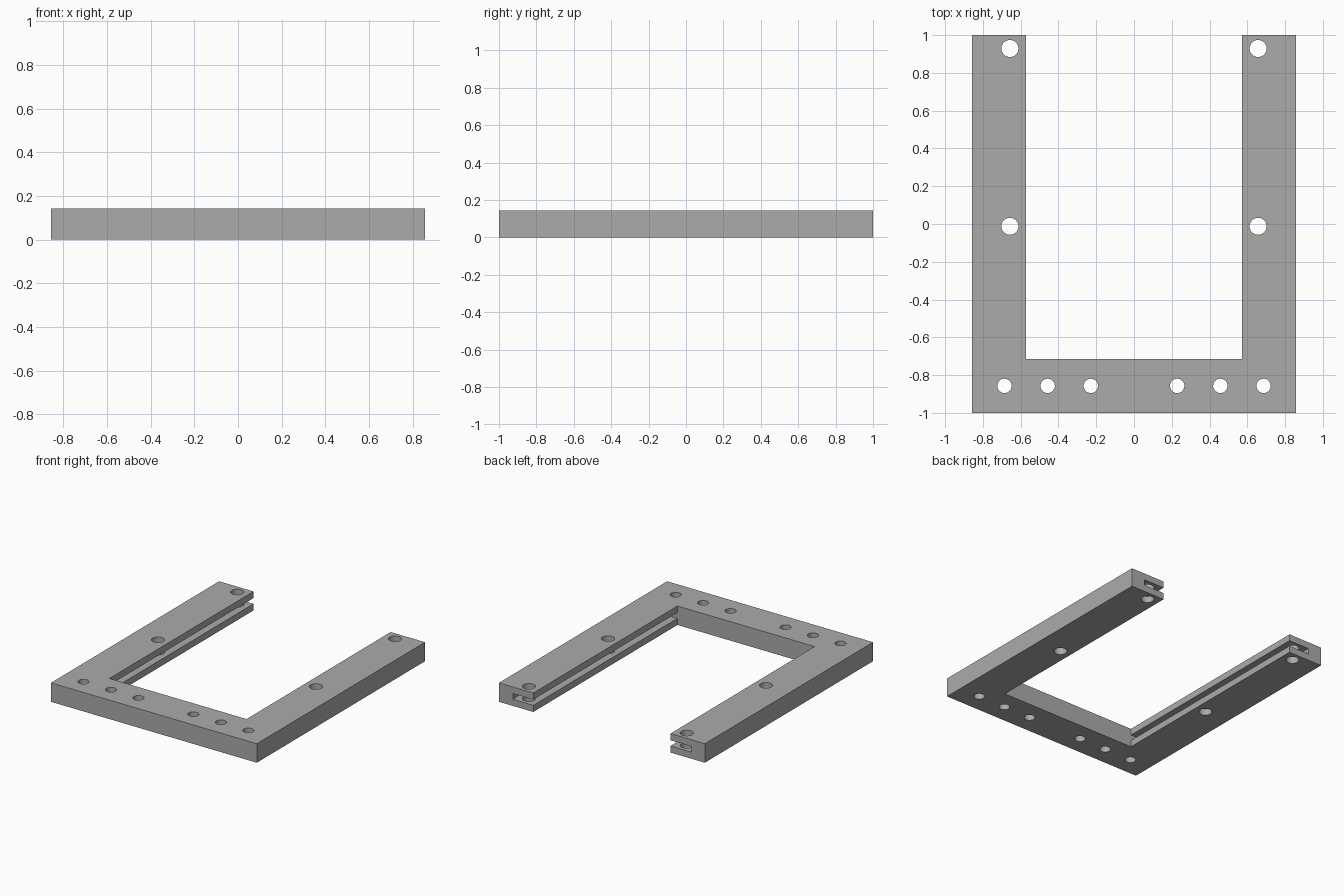
import bpy, bmesh
from mathutils import Matrix

HALF_X, HALF_Y, HEIGHT = 0.857, 1.0, 0.143
INNER_X, BASE_Y = 0.571, -0.714
SLOT_DEPTH, SLOT_HEIGHT = 0.171, 0.043

cube = bpy.data.objects.get("Cube")
if cube:
    bpy.data.objects.remove(cube)

grey = bpy.data.materials.new("plain grey")
grey.use_nodes = True
colour = (0.41, 0.41, 0.41, 1)
grey.diffuse_color = colour
grey.node_tree.nodes["Principled BSDF"].inputs["Base Color"].default_value = colour


def make_object(name, bm):
    bmesh.ops.recalc_face_normals(bm, faces=bm.faces)
    mesh = bpy.data.meshes.new(name)
    bm.to_mesh(mesh)
    bm.free()
    mesh.materials.append(grey)
    obj = bpy.data.objects.new(name, mesh)
    bpy.context.collection.objects.link(obj)
    return obj


def add_box(bm, low, high):
    size = [b - a for a, b in zip(low, high)]
    centre = [(a + b) / 2 for a, b in zip(low, high)]
    bmesh.ops.create_cube(bm, size=1, matrix=Matrix.Translation(centre) @ Matrix.Diagonal((*size, 1)))


def add_drill(bm, x, y, radius):
    bmesh.ops.create_cone(bm, cap_ends=True, segments=48, radius1=radius, radius2=radius,
                          depth=HEIGHT * 2, matrix=Matrix.Translation((x, y, HEIGHT / 2)))


# U-shaped frame extruded from its outline
outline = [(-HALF_X, -HALF_Y), (HALF_X, -HALF_Y), (HALF_X, HALF_Y), (INNER_X, HALF_Y),
           (INNER_X, BASE_Y), (-INNER_X, BASE_Y), (-INNER_X, HALF_Y), (-HALF_X, HALF_Y)]
bm = bmesh.new()
face = bm.faces.new([bm.verts.new((x, y, 0)) for x, y in outline])
raised = bmesh.ops.extrude_face_region(bm, geom=[face])["geom"]
bmesh.ops.translate(bm, vec=(0, 0, HEIGHT), verts=[v for v in raised if isinstance(v, bmesh.types.BMVert)])
frame = make_object("u_frame", bm)

# Cutters: sliding slots in the inner arm faces, and the screw holes
slots, drills = bmesh.new(), bmesh.new()
low_z, high_z = (HEIGHT - SLOT_HEIGHT) / 2, (HEIGHT + SLOT_HEIGHT) / 2
for side in (-1, 1):
    xs = sorted((side * (INNER_X - 0.05), side * (INNER_X + SLOT_DEPTH)))
    add_box(slots, (xs[0], BASE_Y + 0.001, low_z), (xs[1], HALF_Y + 0.05, high_z))
    for y in (0.929, -0.012):
        add_drill(drills, side * 0.657, y, 0.045)
    for step in (1, 2, 3):
        add_drill(drills, side * step * 0.2286, -0.857, 0.038)

cutters = [make_object("slot_cutter", slots), make_object("hole_cutter", drills)]
for cutter in cutters:
    cutter.hide_render = True
    cut = frame.modifiers.new(cutter.name, "BOOLEAN")
    cut.operation, cut.solver, cut.object = "DIFFERENCE", "EXACT", cutter

# Apply the cuts and discard the cutters
bpy.context.view_layer.update()
result = bpy.data.meshes.new_from_object(frame.evaluated_get(bpy.context.evaluated_depsgraph_get()))
frame.modifiers.clear()
frame.data = result
for cutter in cutters:
    bpy.data.objects.remove(cutter)

# Smooth hole walls, sharp edges elsewhere
bpy.ops.object.select_all(action="DESELECT")
frame.select_set(True)
bpy.context.view_layer.objects.active = frame
bpy.ops.object.shade_smooth_by_angle()
